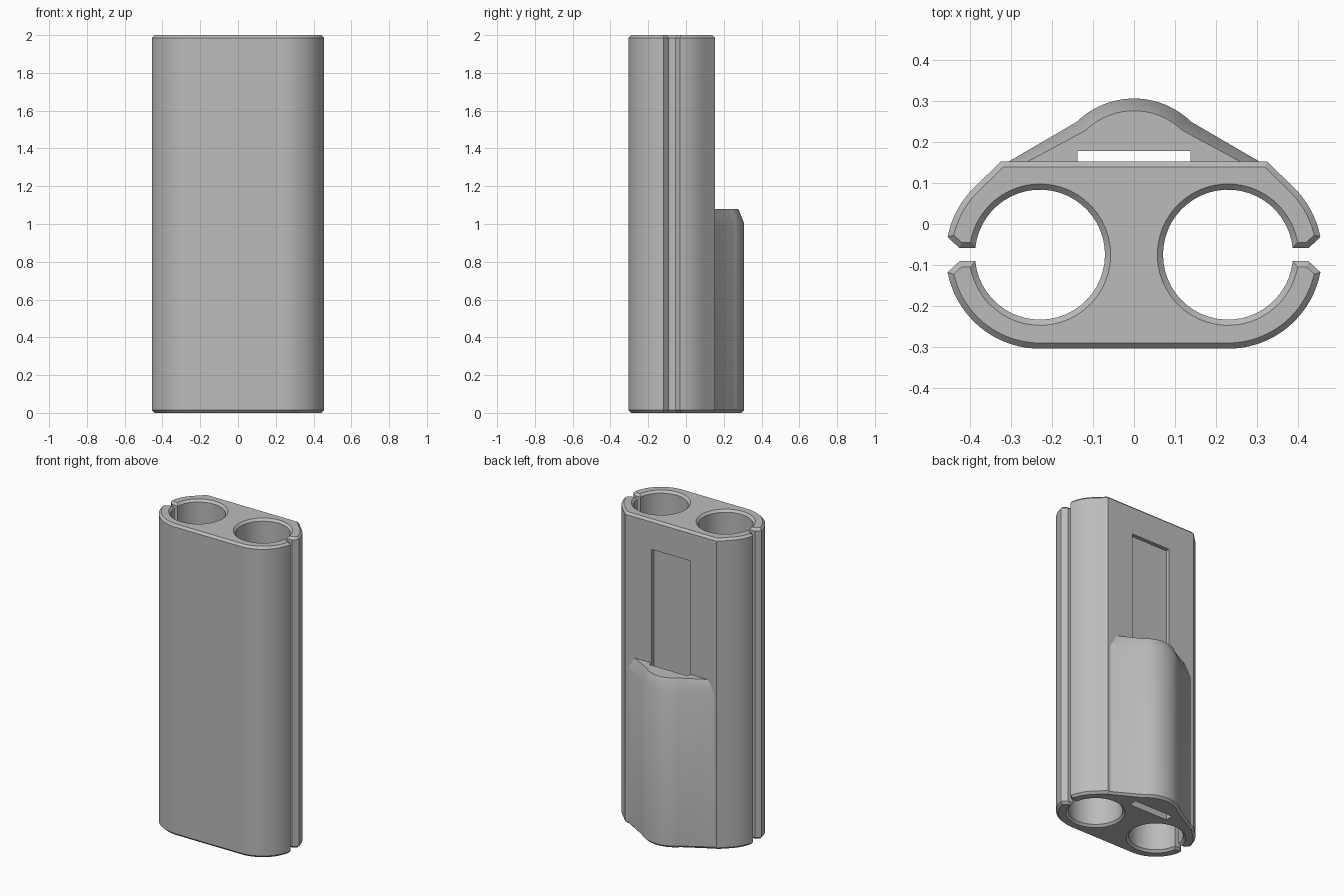
import bpy
import bmesh
from math import asin, atan2, cos, radians, sin, sqrt
from mathutils import Vector

if "Cube" in bpy.data.objects:
    bpy.data.objects.remove(bpy.data.objects["Cube"], do_unlink=True)

HEIGHT, CHAMFER = 2.0, 0.014
TUBE_X, TUBE_Y, OUTER, HOLE = 0.23, -0.075, 0.23, 0.159   # twin tubes
BACK = 0.153                                              # flat back plane
PEAK, PEAK_R = 0.307, 0.2                                 # rounded back hump
GAP, LIP_X, LIP = 0.016, 0.427, 0.043                     # side slits
LEDGE, LEDGE_IN, LEDGE_DROP = 1.08, 0.03, 0.075

# Line tangent to the tube shell and to the hump
span = Vector((TUBE_X, TUBE_Y - (PEAK - PEAK_R)))
slope = atan2(span.y, span.x) + asin(-(OUTER - PEAK_R) / span.length) + radians(90)
normal = Vector((cos(slope), sin(slope)))
reach = normal.dot(Vector((TUBE_X, TUBE_Y))) + OUTER

grey = bpy.data.materials.new("grey plastic")
grey.use_nodes = True
grey.diffuse_color = (0.5, 0.5, 0.5, 1)
grey.node_tree.nodes["Principled BSDF"].inputs["Base Color"].default_value = (0.5, 0.5, 0.5, 1)


def arc(cx, cy, r, start, end, steps):
    """Points on an arc, angles in radians."""
    return [Vector((cx + r * cos(start + (end - start) * i / steps),
                    cy + r * sin(start + (end - start) * i / steps)))
            for i in range(steps + 1)]


def inset(points, d):
    """Mitred inward offset of a counter-clockwise outline."""
    result = []
    for i, p in enumerate(points):
        a = (p - points[i - 1]).normalized()
        b = (points[(i + 1) % len(points)] - p).normalized()
        na, nb = Vector((-a.y, a.x)), Vector((-b.y, b.x))
        result.append(p + (na + nb) * d / (1 + na.dot(nb)))
    return result


def loft(name, layers):
    """Solid through (outline, z) layers with equal point counts."""
    bm = bmesh.new()
    rings = [[bm.verts.new((p.x, p.y, z)) for p in pts] for pts, z in layers]
    for low, high in zip(rings, rings[1:]):
        for i in range(len(low)):
            j = (i + 1) % len(low)
            bm.faces.new((low[i], low[j], high[j], high[i]))
    bm.faces.new(rings[0][::-1])
    bm.faces.new(rings[-1])
    bmesh.ops.recalc_face_normals(bm, faces=bm.faces)
    mesh = bpy.data.meshes.new(name)
    bm.to_mesh(mesh)
    bm.free()
    mesh.materials.append(grey)
    obj = bpy.data.objects.new(name, mesh)
    bpy.context.collection.objects.link(obj)
    return obj


def combine(target, other, operation):
    """Apply a boolean and remove the helper."""
    mod = target.modifiers.new(operation.title(), 'BOOLEAN')
    mod.operation, mod.object, mod.solver = operation, other, 'EXACT'
    bpy.context.view_layer.objects.active = target
    bpy.ops.object.modifier_apply(modifier=mod.name)
    bpy.data.objects.remove(other, do_unlink=True)


# Twin tube body: one outline running in through each slit and round the hole
lip, slit = asin(LIP / OUTER), asin(GAP / HOLE)
full = radians(360)
half = arc(TUBE_X, TUBE_Y, OUTER, -radians(90), -lip, 24)
half += [Vector((LIP_X, TUBE_Y - GAP))]
half += arc(TUBE_X, TUBE_Y, HOLE, full - slit, slit, 48)
half += [Vector((LIP_X, TUBE_Y + GAP))]
half += arc(TUBE_X, TUBE_Y, OUTER, lip, slope, 14)
half += [Vector(((reach - normal.y * BACK) / normal.x, BACK))]
outline = half + [Vector((-p.x, p.y)) for p in reversed(half)]
rim = inset(outline, CHAMFER)
body = loft("battery_holder_body", [(rim, 0), (outline, CHAMFER),
                                    (outline, HEIGHT - CHAMFER), (rim, HEIGHT)])


# Back hump with a bevelled ledge
def hump_outline(d):
    base = 0.125
    corner = Vector(((reach - d - normal.y * base) / normal.x, base))
    return ([corner] + arc(0, PEAK - PEAK_R, PEAK_R - d, slope, radians(180) - slope, 24)
            + [Vector((-corner.x, base))])


hump = loft("back_hump", [(hump_outline(CHAMFER), 0), (hump_outline(0), CHAMFER),
                          (hump_outline(0), LEDGE - LEDGE_DROP),
                          (hump_outline(LEDGE_IN), LEDGE)])
combine(body, hump, 'UNION')

# Flat slot through the hump that continues as a recess up the back
rect = [Vector(p) for p in ((-0.138, 0.128), (0.138, 0.128), (0.138, 0.179), (-0.138, 0.179))]
slot = loft("slot_cutter", [(rect, -0.1), (rect, 1.81)])
combine(body, slot, 'DIFFERENCE')

bpy.ops.object.select_all(action='DESELECT')
body.select_set(True)
bpy.context.view_layer.objects.active = body
bpy.ops.object.shade_smooth_by_angle(angle=radians(25))
